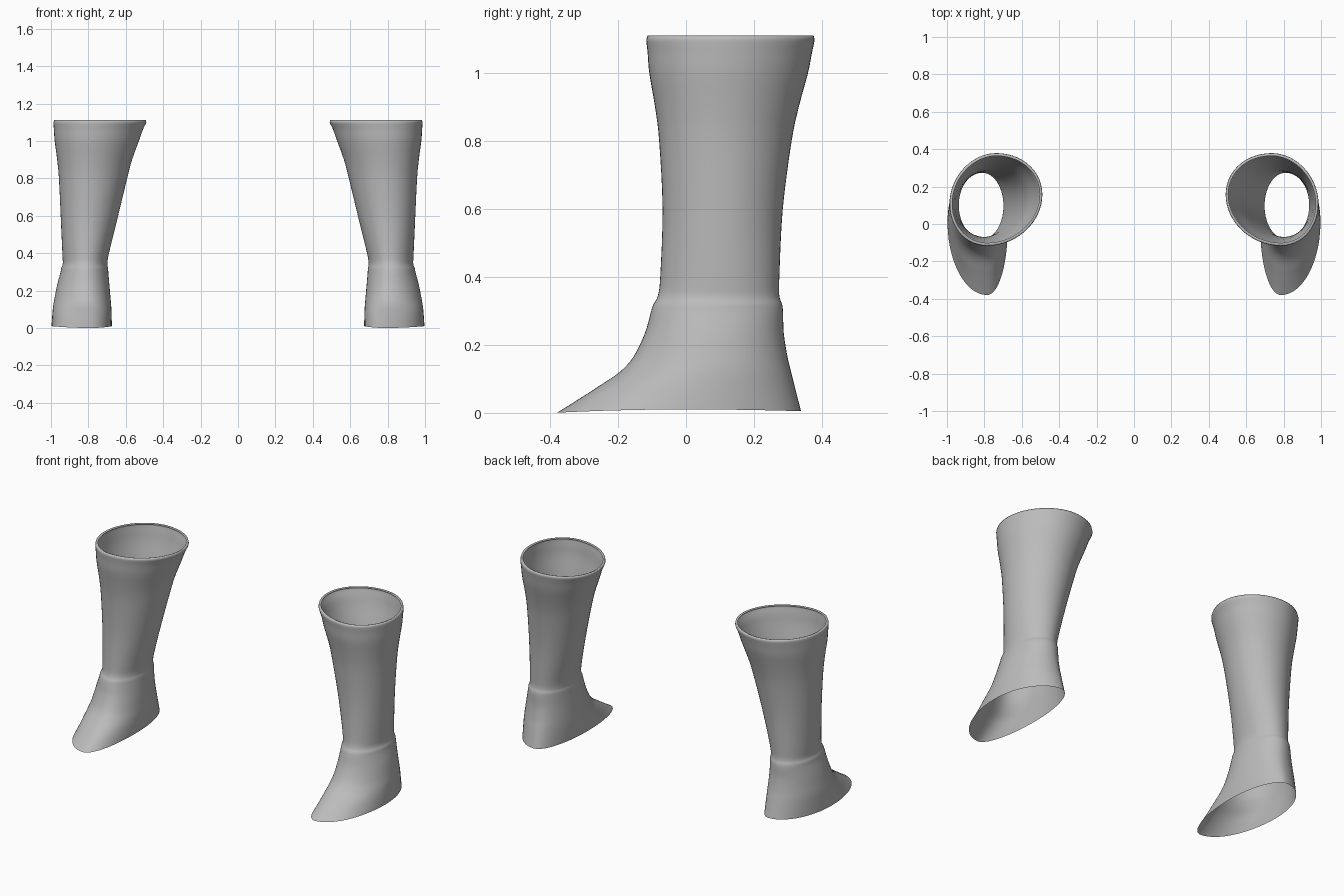
import bpy, bmesh, math

if "Cube" in bpy.data.objects:
    bpy.data.objects.remove(bpy.data.objects["Cube"])

SEGS, STEPS = 56, 4

leather = bpy.data.materials.new("grey leather")
leather.diffuse_color = (0.5, 0.5, 0.5, 1)
leather.use_nodes = True
leather.node_tree.nodes["Principled BSDF"].inputs["Base Color"].default_value = leather.diffuse_color

# Boot outline by height: z, inner x, outer x, front y, back y
OUTLINE = [
    (0.005, .675, .997, -.380, .339),
    (0.04, .675, .995, -.317, .330),
    (0.08, .676, .992, -.255, .320),
    (0.12, .678, .988, -.196, .310),
    (0.165, .682, .980, -.155, .299),
    (0.235, .688, .966, -.121, .288),
    (0.295, .693, .950, -.104, .286),
    (0.32, .695, .945, -.096, .283),
    (0.345, .698, .937, -.083, .275),
    (0.40, .690, .939, -.076, .275),
    (0.60, .641, .948, -.069, .285),
    (0.80, .593, .957, -.079, .311),
    (0.90, .567, .966, -.091, .332),
    (1.00, .531, .979, -.108, .359),
    (1.06, .510, .983, -.113, .371),
    (1.10, .491, .985, -.117, .379),
    (1.112, .494, .982, -.113, .376),
    (1.108, .505, .970, -.101, .364),
]


def catmull(a, b, c, d, t):
    return tuple(0.5 * (2*q + (r-p)*t + (2*p-5*q+4*r-s)*t*t + (3*q-p-3*r+s)*t**3)
                 for p, q, r, s in zip(a, b, c, d))


def key_lerp(keys, z):
    for (z0, v0), (z1, v1) in zip(keys, keys[1:]):
        if z <= z1:
            return v0 + (v1 - v0) * max(0, (z - z0) / (z1 - z0))
    return keys[-1][1]


def ring_points(row):
    # Egg-shaped section made of four elliptical quadrants
    z, x0, x1, y0, y1 = row
    cx = key_lerp([(0, .79), (.3, .815), (1.11, .76)], z)
    cy = key_lerp([(0, 0), (.15, .06), (.35, .1), (1.11, .135)], z)
    shear = key_lerp([(0, -.005), (.4, 0), (1.11, .025)], z)
    pts = []
    for i in range(SEGS):
        a = 2 * math.pi * i / SEGS
        c, s = math.cos(a), math.sin(a)
        x = cx + c * (x1 - cx if c > 0 else cx - x0) - shear * s
        y = cy + s * (y1 - cy if s > 0 else cy - y0)
        # gentle arch along the open sole edge
        lift = .006 * (1 - abs(s) ** 2) - (.005 if s < 0 else 0) * s * s
        pts.append((x, y, z + lift * max(0, 1 - z / .04)))
    return pts


def make_boot(name, side):
    rows = []
    n = len(OUTLINE)
    for i in range(n - 1):
        a, b = OUTLINE[max(i-1, 0)], OUTLINE[i]
        c, d = OUTLINE[i+1], OUTLINE[min(i+2, n-1)]
        # lip and cuff edge stay unsmoothed
        steps = 1 if i >= n - 3 else STEPS
        rows += [catmull(a, b, c, d, k / steps) for k in range(steps)]
    rows.append(OUTLINE[-1])

    bm = bmesh.new()
    rings = [[bm.verts.new((side * x, y, z)) for x, y, z in ring_points(r)]
             for r in rows]
    for lo, hi in zip(rings, rings[1:]):
        for i in range(SEGS):
            j = (i + 1) % SEGS
            quad = [lo[i], lo[j], hi[j], hi[i]]
            bm.faces.new(quad if side > 0 else quad[::-1])
    me = bpy.data.meshes.new(name)
    bm.to_mesh(me)
    bm.free()
    me.materials.append(leather)
    ob = bpy.data.objects.new(name, me)
    bpy.context.collection.objects.link(ob)
    for p in me.polygons:
        p.use_smooth = True


make_boot("right_boot", 1)
make_boot("left_boot", -1)
